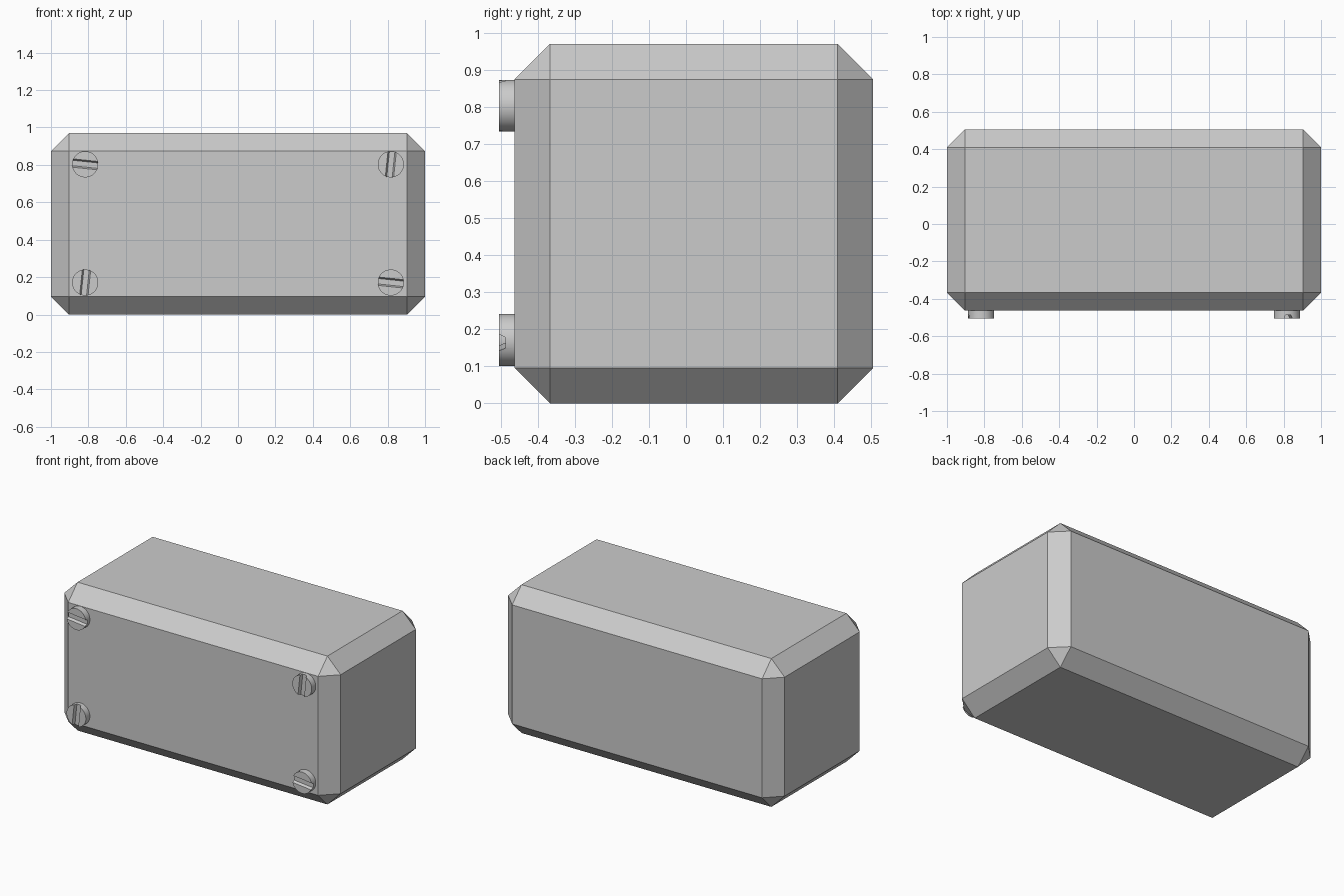
import bpy, bmesh
from math import radians

if "Cube" in bpy.data.objects:
    bpy.data.objects.remove(bpy.data.objects["Cube"])

FRONT, BACK, HEIGHT, CHAMFER = -0.463, 0.505, 0.97, 0.096
SCREW_R, SCREW_H, SINK = 0.07, 0.042, 0.004


def link(name, bm):
    bmesh.ops.recalc_face_normals(bm, faces=bm.faces)
    mesh = bpy.data.meshes.new(name)
    bm.to_mesh(mesh)
    bm.free()
    obj = bpy.data.objects.new(name, mesh)
    bpy.context.collection.objects.link(obj)
    return obj


# Chamfered box body
bm = bmesh.new()
bmesh.ops.create_cube(bm, size=1)
for v in bm.verts:
    v.co.x *= 2
    v.co.y = FRONT if v.co.y < 0 else BACK
    v.co.z = 0 if v.co.z < 0 else HEIGHT
bmesh.ops.bevel(bm, geom=bm.edges[:], offset=CHAMFER, offset_type='OFFSET',
                segments=1, affect='EDGES')
link("box_body", bm)

# Slot cutter: trapezoid profile, wider at the screw face
bm = bmesh.new()
profile = [(-0.0145, SCREW_H - 0.018), (0.0145, SCREW_H - 0.018),
           (0.025, SCREW_H + 0.006), (-0.025, SCREW_H + 0.006)]
face = bm.faces.new([bm.verts.new((-0.1, y, z)) for y, z in profile])
ext = bmesh.ops.extrude_face_region(bm, geom=[face])
for v in ext["geom"]:
    if isinstance(v, bmesh.types.BMVert):
        v.co.x = 0.1
cutter = link("slot_cutter", bm)
cutter.hide_render = True

# Screw head with its slot cut out
bm = bmesh.new()
bmesh.ops.create_cone(bm, cap_ends=True, segments=32, radius1=SCREW_R,
                      radius2=SCREW_R, depth=SCREW_H + SINK)
bmesh.ops.translate(bm, verts=bm.verts, vec=(0, 0, (SCREW_H - SINK) / 2))
screw = link("screw_head", bm)
mod = screw.modifiers.new("slot", 'BOOLEAN')
mod.operation, mod.solver, mod.object = 'DIFFERENCE', 'EXACT', cutter
bpy.context.view_layer.objects.active = screw
screw.select_set(True)
bpy.ops.object.modifier_apply(modifier="slot")
bpy.ops.object.shade_smooth_by_angle(angle=radians(30))
bpy.data.objects.remove(cutter)

# Four screws on the front, slots turned alternately
for i, (x, z, turn) in enumerate([(-0.817, 0.803, 6), (0.817, 0.803, -84),
                                  (-0.817, 0.171, -84), (0.817, 0.171, 6)]):
    obj = screw if i == 0 else screw.copy()
    if i:
        bpy.context.collection.objects.link(obj)
    obj.name = f"screw_head_{i + 1}"
    obj.location = (x, FRONT, z)
    obj.rotation_euler = (radians(90), radians(turn), 0)
